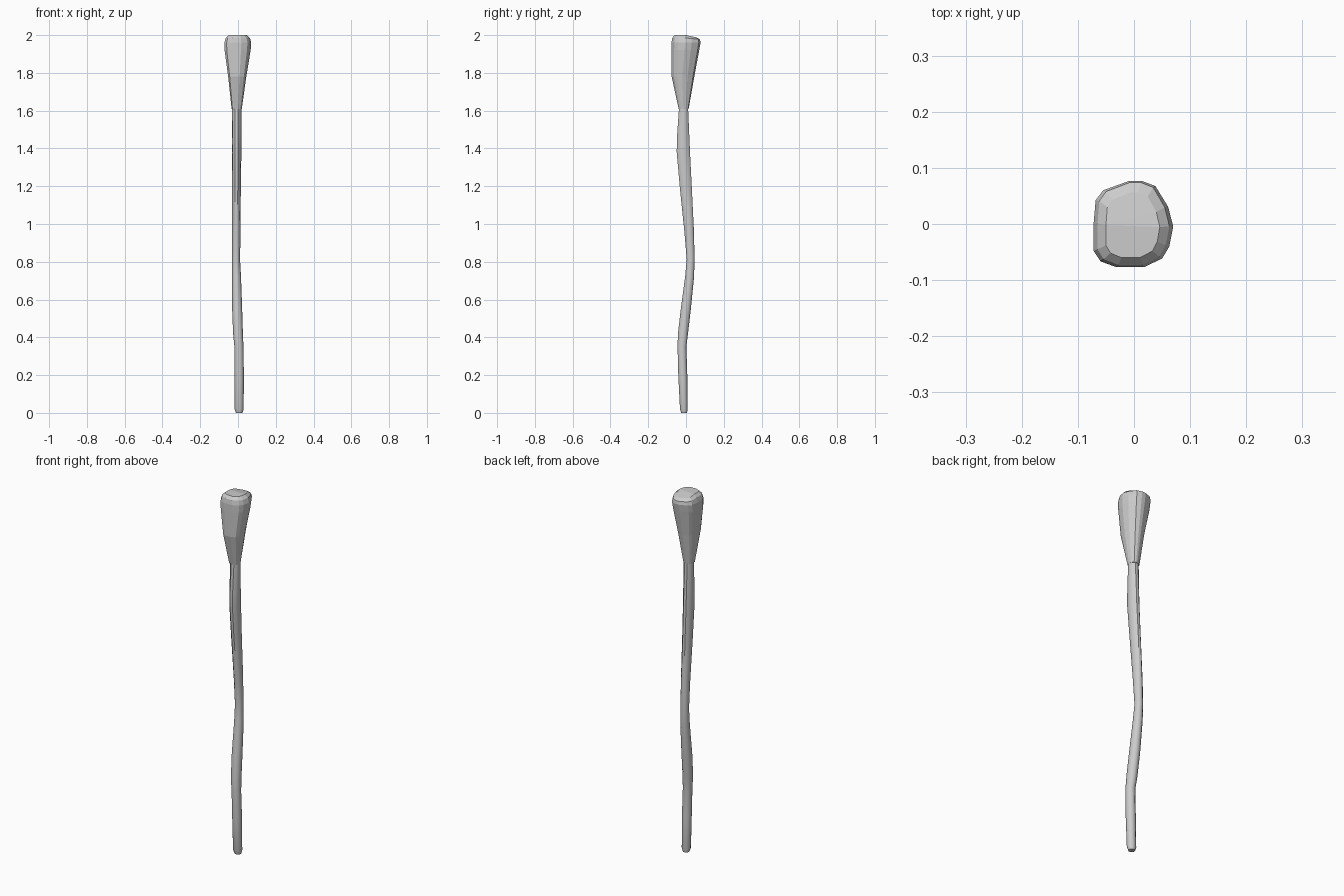
import bpy, bmesh, math

if "Cube" in bpy.data.objects:
    bpy.data.objects.remove(bpy.data.objects["Cube"])

# Irregular knob outline seen from above, scaled to a unit box
KNOB = [(-1, -.62), (-.83, -.86), (-.42, -1), (.26, -1), (.72, -.8), (.9, -.52), (1, -.06),
        (.87, .4), (.55, .88), (.2, 1), (-.1, 1), (-.76, .78), (-.95, .55), (-1, 0)]
ROUND = [(math.cos(a), math.sin(a)) for a in (math.tau * i / 10 for i in range(10))]


def loft(name, outline, rings, tilts=None):
    """Skin rings given as (z, x_min, x_max, y_min, y_max) and cap both ends."""
    bm = bmesh.new()
    loops = []
    for i, (z, x0, x1, y0, y1) in enumerate(rings):
        cx, cy, rx, ry = (x0 + x1) / 2, (y0 + y1) / 2, (x1 - x0) / 2, (y1 - y0) / 2
        t = tilts[i] if tilts else 0
        loops.append([bm.verts.new((cx + rx * u, cy + ry * v, z - t * max(v, 0)))
                      for u, v in outline])
    n = len(outline)
    for a, b in zip(loops, loops[1:]):
        for i in range(n):
            j = (i + 1) % n
            bm.faces.new((a[i], a[j], b[j], b[i]))
    bm.faces.new(loops[0][::-1])
    bm.faces.new(loops[-1])
    bmesh.ops.triangulate(bm, faces=[f for f in bm.faces if len(f.verts) > 4])
    bmesh.ops.recalc_face_normals(bm, faces=bm.faces)
    me = bpy.data.meshes.new(name)
    bm.to_mesh(me)
    bm.free()
    ob = bpy.data.objects.new(name, me)
    bpy.context.collection.objects.link(ob)
    return ob


# Crooked wooden shaft
shaft = loft("shaft", ROUND, [
    (0.00, -.011, .024, -.026, .006),
    (0.02, -.018, .030, -.033, .010),
    (0.20, -.018, .031, -.042, .008),
    (0.35, -.019, .029, -.046, .003),
    (0.42, -.026, .026, -.044, .012),
    (0.55, -.031, .022, -.029, .027),
    (0.72, -.031, .016, -.006, .044),
    (0.81, -.031, .011, .003, .046),
    (0.95, -.031, .013, -.009, .044),
    (1.20, -.032, .015, -.035, .032),
    (1.38, -.033, .018, -.051, .023),
    (1.45, -.033, .018, -.050, .020),
    (1.62, -.033, .019, -.038, .012)])

# Flared knob with a chamfered, slightly sloping top
knob = loft("knob", KNOB, [
    (1.61, -.034, .020, -.039, .014),
    (1.78, -.052, .044, -.076, .044),
    (1.92, -.071, .067, -.077, .070),
    (1.96, -.072, .070, -.077, .077),
    (1.985, -.065, .063, -.073, .074),
    (2.00, -.050, .046, -.060, .056)],
    [0, 0, 0, 0, .008, .012])

# Soft shaft, faceted knob
bpy.ops.object.select_all(action='DESELECT')
shaft.select_set(True)
bpy.context.view_layer.objects.active = shaft
bpy.ops.object.shade_smooth_by_angle(angle=math.radians(40))
